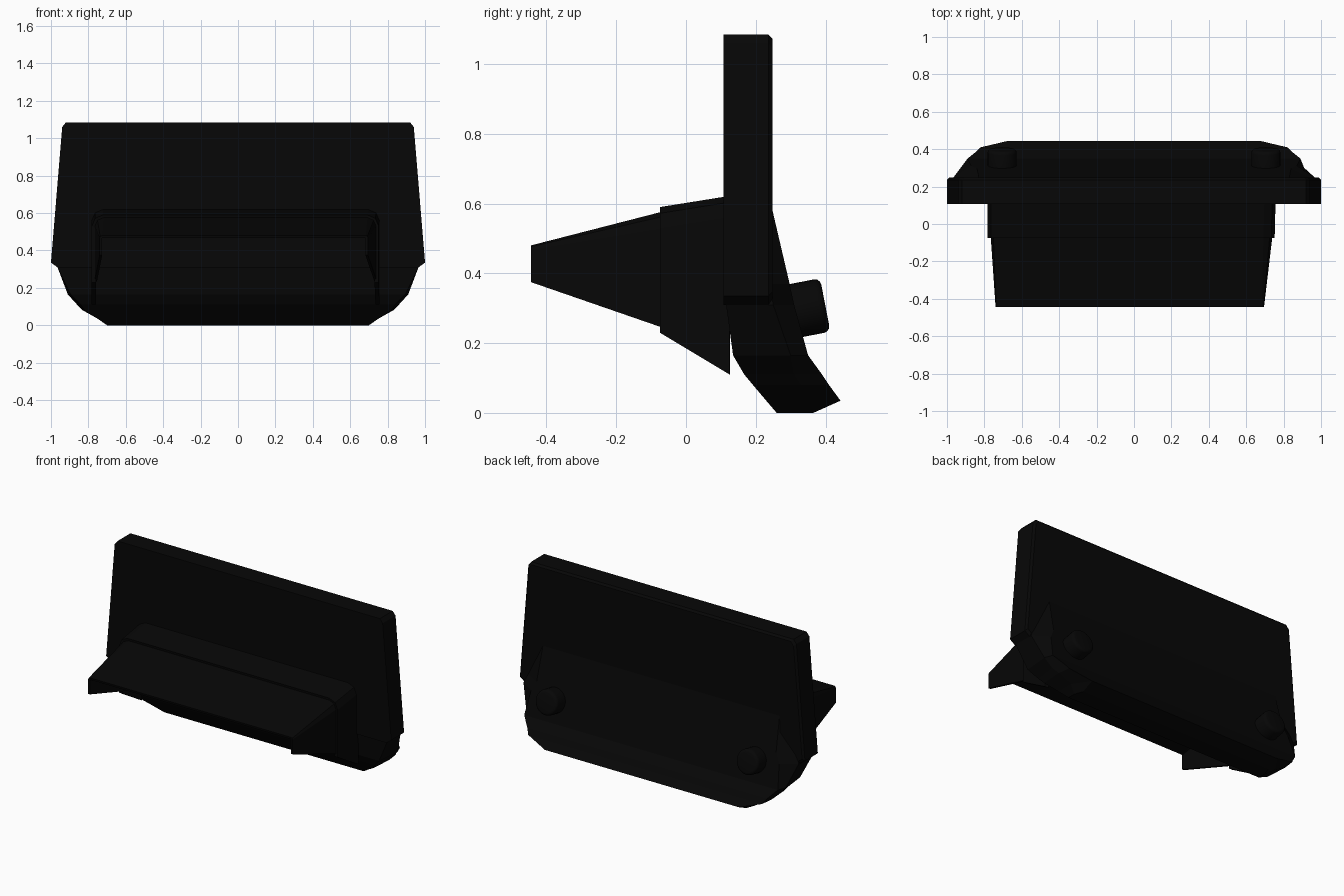
import bpy, bmesh, math
from mathutils import Vector, Matrix

if "Cube" in bpy.data.objects:
    bpy.data.objects.remove(bpy.data.objects["Cube"])

black = bpy.data.materials.new("matte black")
black.diffuse_color = (0.002, 0.002, 0.002, 1)
black.use_nodes = True
black.node_tree.nodes["Principled BSDF"].inputs["Base Color"].default_value = black.diffuse_color


def finish(name, bm):
    bmesh.ops.recalc_face_normals(bm, faces=bm.faces)
    me = bpy.data.meshes.new(name)
    bm.to_mesh(me)
    bm.free()
    me.materials.append(black)
    ob = bpy.data.objects.new(name, me)
    bpy.context.collection.objects.link(ob)
    return ob


def loft(name, rings, closed=True):
    """Skin a series of equal-length point rings; closed ones get end caps."""
    bm = bmesh.new()
    rows = [[bm.verts.new(p) for p in r] for r in rings]
    n = len(rows[0])
    for a, b in zip(rows, rows[1:]):
        for i in range(n if closed else n - 1):
            j = (i + 1) % n
            bm.faces.new((a[i], a[j], b[j], b[i]))
    if closed:
        bm.faces.new(rows[0])
        bm.faces.new(rows[-1])
    return finish(name, bm)


# Upright panel: tapered outline with clipped corners, chamfered back edge
half = [(0.965, 0.31), (1.0, 0.335), (0.94, 1.06), (0.92, 1.085)]
outline = half + [(-x, z) for x, z in reversed(half)]


def panel_ring(y, inset):
    return [(x - math.copysign(inset, x), y, z + (inset if z < 0.6 else -inset))
            for x, z in outline]


loft("upright_panel", [panel_ring(0.107, 0), panel_ring(0.236, 0),
                       panel_ring(0.248, 0.012)])

# Lower body sections: z, front y, side y, back y, then half widths at each
sections = [(0.0, 0.26, 0.31, 0.365, 0.70, 0.70, 0.68),
            (0.035, 0.23, 0.34, 0.443, 0.75, 0.75, 0.68),
            (0.08, 0.192, 0.33, 0.41, 0.82, 0.83, 0.82),
            (0.11, 0.167, 0.31, 0.39, 0.84, 0.86, 0.84),
            (0.165, 0.135, 0.30, 0.35, 0.895, 0.91, 0.89),
            (0.31, 0.115, 0.25, 0.31, 0.965, 0.965, 0.87),
            (0.37, 0.13, 0.24, 0.297, 0.95, 0.95, 0.84),
            (0.58, 0.13, 0.20, 0.248, 0.83, 0.83, 0.83)]
loft("lower_body", [[(-wf, yf, z), (wf, yf, z), (wm, ym, z), (wb, yb, z),
                     (-wb, yb, z), (-wm, ym, z)]
                    for z, yf, ym, yb, wf, wm, wb in sections])


# Hood parts: open shells (top and two cheeks) given thickness
def shell(name, stations, thick):
    rings = []
    for y, left, right, top, low, c in stations:
        rings.append([(left, y, low), (left, y, top - c), (left + 0.3 * c, y, top - 0.3 * c),
                      (left + c, y, top), (right - c, y, top),
                      (right - 0.3 * c, y, top - 0.3 * c), (right, y, top - c),
                      (right, y, low)])
    ob = loft(name, rings, closed=False)
    # make the outward side consistent so the thickness goes inward
    me = ob.data
    top_face = max(me.polygons, key=lambda p: p.area)
    if top_face.normal.z < 0:
        me.flip_normals()
    mod = ob.modifiers.new("thickness", 'SOLIDIFY')
    mod.thickness = thick
    mod.offset = -1
    return ob


shell("sun_hood", [(-0.445, -0.74, 0.695, 0.48, 0.375, 0.012),
                   (-0.04, -0.768, 0.743, 0.584, 0.235, 0.05)], 0.014)
shell("hood_collar", [(-0.075, -0.782, 0.752, 0.59, 0.23, 0.06),
                      (0.125, -0.782, 0.757, 0.622, 0.11, 0.06)], 0.022)

# Rear thumb knobs, rounded and tilted with the back face
axis = Vector((0, 0.98, 0.19)).normalized()
for side, label in ((-1, "left"), (1, "right")):
    bm = bmesh.new()
    bmesh.ops.create_cone(bm, cap_ends=True, segments=24, radius1=0.078,
                          radius2=0.078, depth=0.10)
    rim = [e for e in bm.edges if all(v.co.z > 0 for v in e.verts)]
    bmesh.ops.bevel(bm, geom=rim, offset=0.018, segments=3, profile=0.5,
                    affect='EDGES')
    rot = axis.to_track_quat('Z', 'Y').to_matrix().to_4x4()
    bm.transform(Matrix.Translation((side * 0.705, 0.35, 0.30)) @ rot)
    knob = finish(label + "_knob", bm)
    for o in bpy.context.selected_objects:
        o.select_set(False)
    knob.select_set(True)
    bpy.context.view_layer.objects.active = knob
    bpy.ops.object.shade_smooth_by_angle(angle=math.radians(40))
